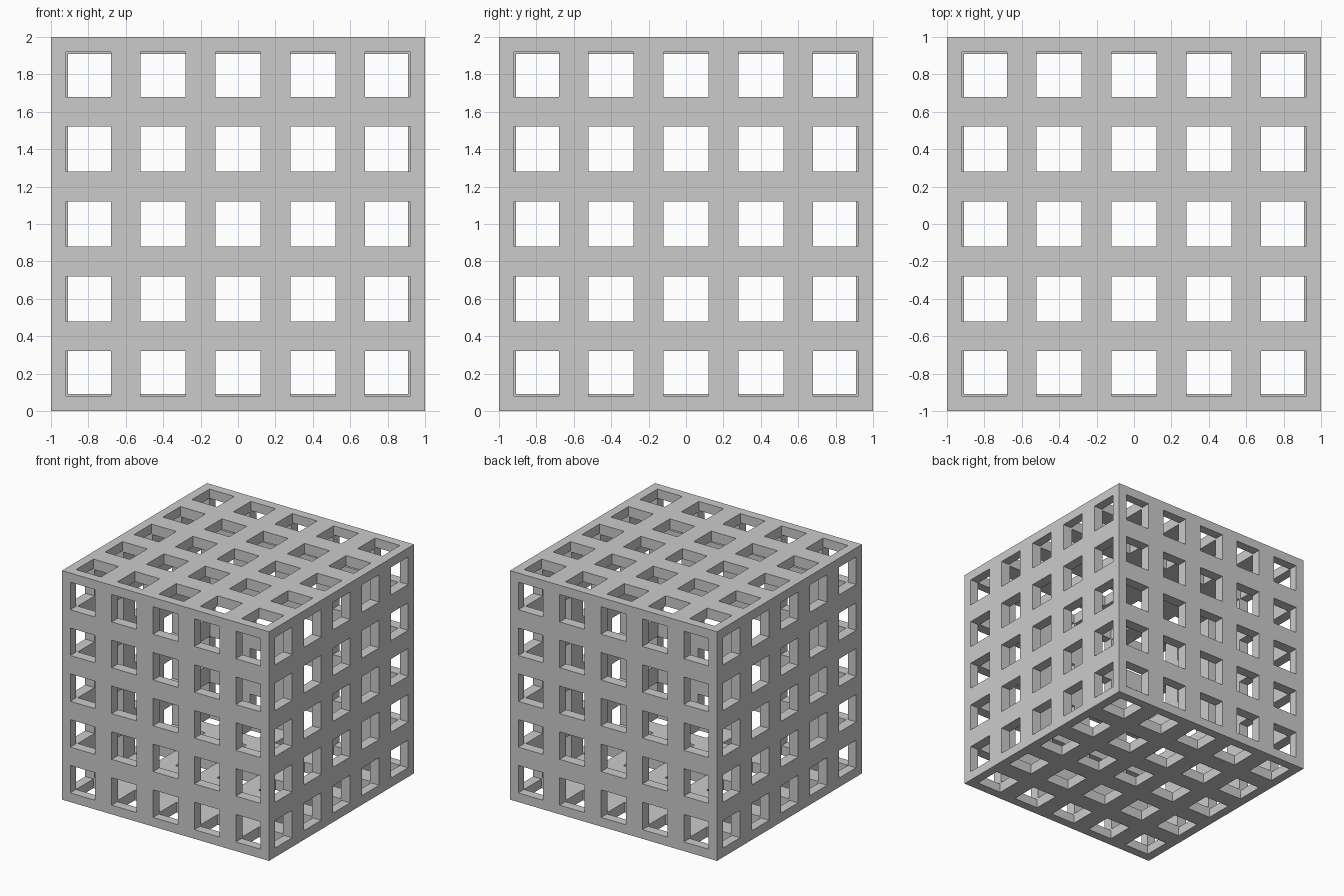
import bpy, bmesh
from itertools import product
from mathutils import Vector

cube = bpy.data.objects.get("Cube")
if cube:
    bpy.data.objects.remove(cube, do_unlink=True)

INNER = 0.91                      # inside half width of the hollow box
PITCH, HALF_HOLE = 0.4, 0.12      # window spacing and half size
CENTRES = [PITCH * i for i in range(-2, 3)]

mat = bpy.data.materials.new("light grey")
mat.use_nodes = True
grey = (0.6, 0.6, 0.6, 1)
mat.diffuse_color = grey
mat.node_tree.nodes["Principled BSDF"].inputs["Base Color"].default_value = grey

# Cut lines shared by all three axes
lines = sorted({-1.0, 1.0, -INNER, INNER}
               | {round(c + s * HALF_HOLE, 3) for c in CENTRES for s in (-1, 1)})
count = len(lines) - 1


def in_window(v):
    return any(abs(v - c) < HALF_HOLE for c in CENTRES)


def solid(cell):
    """True where the thin wall is present and not pierced by a window."""
    if min(cell) < 0 or max(cell) >= count:
        return False
    p = [(lines[i] + lines[i + 1]) / 2 for i in cell]
    wall_axes = [a for a in range(3) if abs(p[a]) > INNER]
    pierced = any(all(in_window(p[b]) for b in range(3) if b != a) for a in wall_axes)
    return bool(wall_axes) and not pierced


# Skin every boundary between wall and empty space
bm = bmesh.new()
verts = {}


def vert(key):
    if key not in verts:
        verts[key] = bm.verts.new(Vector([lines[k] for k in key]) + Vector((0, 0, 1)))
    return verts[key]


for cell in product(range(count), repeat=3):
    if not solid(cell):
        continue
    for axis, side in product(range(3), (0, 1)):
        near = list(cell)
        near[axis] += 1 if side else -1
        if solid(near):
            continue
        u, v = (axis + 1) % 3, (axis + 2) % 3
        ring = []
        for du, dv in ((0, 0), (1, 0), (1, 1), (0, 1)):
            key = list(cell)
            key[axis] += side
            key[u] += du
            key[v] += dv
            ring.append(vert(tuple(key)))
        bm.faces.new(ring if side else ring[::-1])

mesh = bpy.data.meshes.new("lattice_box")
bm.to_mesh(mesh)
bm.free()
mesh.materials.append(mat)
bpy.context.collection.objects.link(bpy.data.objects.new("lattice_box", mesh))
